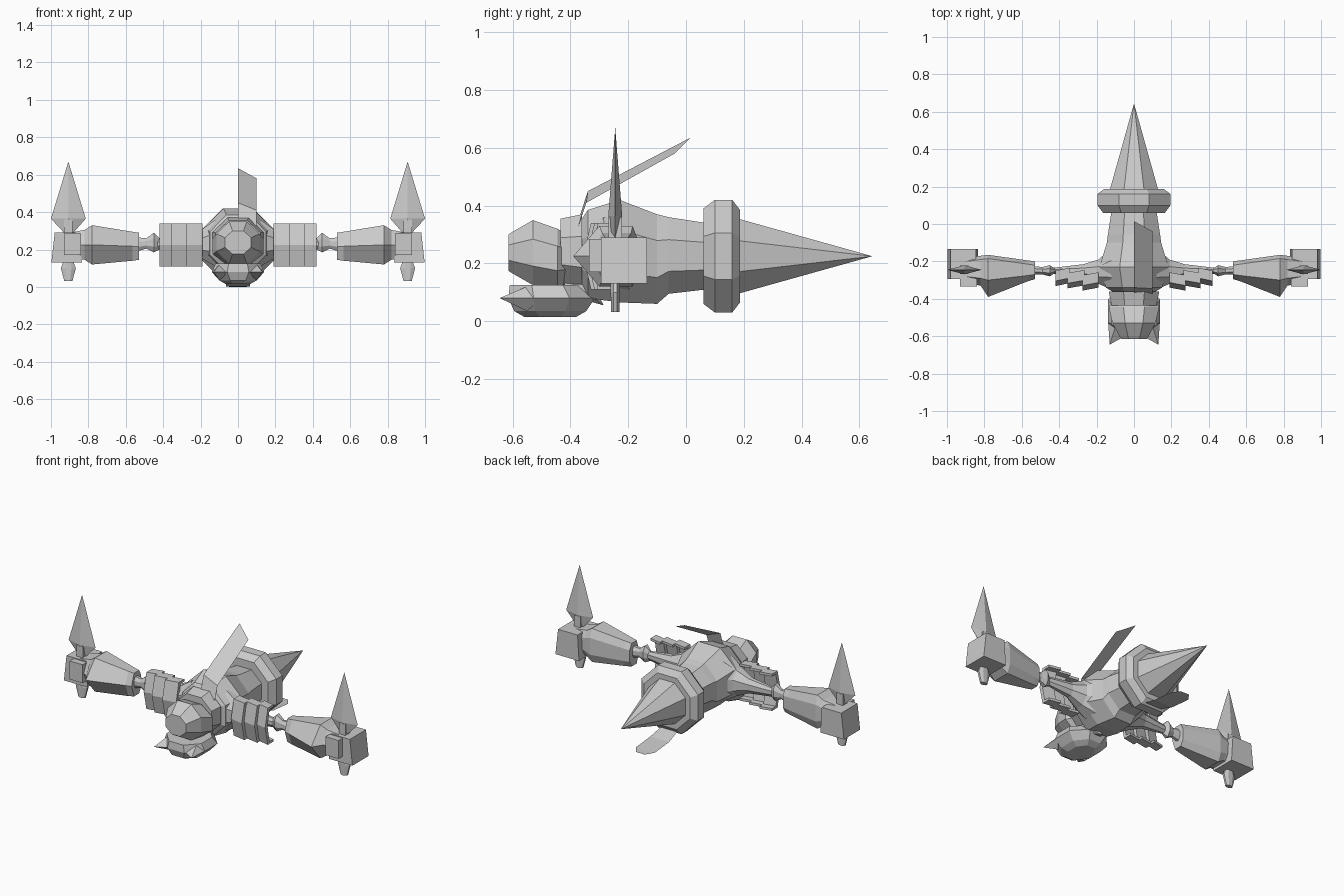
import bpy, bmesh, math
from mathutils import Vector

if "Cube" in bpy.data.objects:
    bpy.data.objects.remove(bpy.data.objects["Cube"])

mat = bpy.data.materials.new("plain_grey")
mat.use_nodes = True
GREY = (0.6, 0.6, 0.6, 1)
mat.diffuse_color = GREY
mat.node_tree.nodes["Principled BSDF"].inputs["Base Color"].default_value = GREY


def finish(name, bm, solid=True):
    if solid:
        bmesh.ops.recalc_face_normals(bm, faces=bm.faces)
    me = bpy.data.meshes.new(name)
    bm.to_mesh(me)
    bm.free()
    me.materials.append(mat)
    ob = bpy.data.objects.new(name, me)
    bpy.context.collection.objects.link(ob)
    return ob


def loft(name, rings, side=1):
    """Skin a list of equal rings; a one-point ring makes a tip."""
    bm = bmesh.new()
    vs = [[bm.verts.new((side * p[0], p[1], p[2])) for p in r] for r in rings]
    for a, b in zip(vs, vs[1:]):
        n = max(len(a), len(b))
        for i in range(n):
            j = (i + 1) % n
            if len(b) == 1:
                bm.faces.new((a[i], a[j], b[0]))
            elif len(a) == 1:
                bm.faces.new((a[0], b[j], b[i]))
            else:
                bm.faces.new((a[i], a[j], b[j], b[i]))
    for end in (vs[0], vs[-1]):
        if len(end) > 2:
            bm.faces.new(end)
    return finish(name, bm)


def octagon(w, h, k=0.414):
    return [(w, -h * k), (w, h * k), (w * k, h), (-w * k, h),
            (-w, h * k), (-w, -h * k), (-w * k, -h), (w * k, -h)]


def ring_y(y, w, zlo, zhi, k=0.414):
    c, h = (zlo + zhi) / 2, (zhi - zlo) / 2
    return [(a, y, c + b) for a, b in octagon(w, h, k)]


def ring_x(x, ylo, yhi, zlo, zhi, k=0.414):
    cy, cz = (ylo + yhi) / 2, (zlo + zhi) / 2
    return [(x, cy + a, cz + b)
            for a, b in octagon((yhi - ylo) / 2, (zhi - zlo) / 2, k)]


def ring_z(z, cx, cy, w, d, k=0.414):
    return [(cx + a, cy + b, z) for a, b in octagon(w, d, k)]


def diamond(z, cx, cy, w, d):
    return [(cx + w, cy, z), (cx, cy + d, z), (cx - w, cy, z), (cx, cy - d, z)]


def box_ring(z, x0, x1, y0, y1):
    return [(x0, y0, z), (x1, y0, z), (x1, y1, z), (x0, y1, z)]


def sheet(name, rows):
    bm = bmesh.new()
    vs = [[bm.verts.new(p) for p in r] for r in rows]
    for a, b in zip(vs, vs[1:]):
        bm.faces.new((a[0], a[1], b[1], b[0]))
    return finish(name, bm, False)


# Body, running from neck to waist
loft("torso", [ring_y(-0.37, 0.10, 0.12, 0.34),
               ring_y(-0.34, 0.15, 0.08, 0.385),
               ring_y(-0.23, 0.185, 0.065, 0.42),
               ring_y(-0.10, 0.145, 0.06, 0.37),
               ring_y(-0.06, 0.14, 0.095, 0.36),
               ring_y(0.07, 0.12, 0.11, 0.34)])
loft("collar", [ring_y(-0.435, 0.12, 0.13, 0.355),
                ring_y(-0.36, 0.135, 0.11, 0.37)])

# Hip ring and pointed tail
loft("hip_ring", [ring_y(0.06, 0.165, 0.06, 0.39),
                  ring_y(0.10, 0.195, 0.03, 0.42),
                  ring_y(0.16, 0.195, 0.03, 0.42),
                  ring_y(0.187, 0.16, 0.065, 0.385)])
loft("tail_cone", [ring_y(0.18, 0.13, 0.095, 0.355), [(0, 0.645, 0.225)]])

# Head and jaw
loft("head", [ring_y(-0.615, 0.07, 0.175, 0.30),
              ring_y(-0.60, 0.078, 0.165, 0.31),
              ring_y(-0.53, 0.115, 0.125, 0.35),
              ring_y(-0.445, 0.135, 0.115, 0.32),
              ring_y(-0.41, 0.10, 0.13, 0.30)])
loft("jaw", [ring_z(0.015, 0, -0.47, 0.065, 0.09),
             ring_z(0.035, 0, -0.47, 0.10, 0.125),
             ring_z(0.08, 0, -0.465, 0.14, 0.15),
             ring_z(0.125, 0, -0.48, 0.12, 0.13)])
loft("throat", [ring_y(-0.42, 0.08, 0.03, 0.15),
                ring_y(-0.34, 0.07, 0.07, 0.16),
                [(0, -0.285, 0.055)]])

# Top fin, on one side of the centre line
sheet("top_fin", [[(0, -0.385, 0.31), (0.10, -0.385, 0.29)],
                  [(0, -0.34, 0.45), (0.10, -0.345, 0.41)],
                  [(0, 0.015, 0.635), (0.10, -0.04, 0.58)]])
# Hanging cloth under the tail
sheet("hanging_cloth", [[(-0.05, 0.10, 0.06), (0.05, 0.10, 0.06)],
                        [(-0.065, 0.26, 0.015), (0.065, 0.26, 0.015)],
                        [(-0.065, 0.40, 0.002), (0.065, 0.40, 0.002)],
                        [(-0.03, 0.45, 0.0), (0.03, 0.45, 0.0)]])

for side, s in (("left", 1), ("right", -1)):
    # Jaw spike
    loft(side + "_jaw_spike", [[(s * x, y, z) for x, y, z in
         ((0.14, -0.50, 0.08), (0.10, -0.55, 0.12), (0.05, -0.60, 0.08),
          (0.10, -0.55, 0.035))], [(s * 0.13, -0.645, 0.08)]])

    # Arm, tapering from the shoulder to the elbow joint
    loft(side + "_upper_arm", [ring_x(0.12, -0.35, -0.13, 0.11, 0.36),
                               ring_x(0.19, -0.32, -0.19, 0.15, 0.31),
                               ring_x(0.27, -0.285, -0.215, 0.185, 0.275),
                               ring_x(0.44, -0.265, -0.235, 0.205, 0.255)], s)
    loft(side + "_elbow", [ring_x(0.42, -0.26, -0.24, 0.20, 0.26),
                           ring_x(0.45, -0.28, -0.22, 0.185, 0.29),
                           ring_x(0.49, -0.27, -0.23, 0.205, 0.26),
                           ring_x(0.54, -0.27, -0.225, 0.19, 0.265)], s)

    # Three stepped shoulder plates bent round the arm
    for i, (x0, x1, y) in enumerate(((0.19, 0.275, 0.0), (0.265, 0.355, 0.012),
                                     (0.345, 0.42, 0.024))):
        section = [(-0.27, 0.34), (-0.325, 0.34), (-0.352, 0.225), (-0.325, 0.11),
                   (-0.27, 0.11), (-0.27, 0.125), (-0.308, 0.125), (-0.328, 0.225),
                   (-0.308, 0.325), (-0.27, 0.325)]
        loft(f"{side}_shoulder_plate_{i + 1}",
             [[(x, a + y + d, b) for a, b in section]
              for x, d in ((x0, 0.012), (x1, -0.004))], s)

    # Forearm guard with a ridge along the front
    def guard(x, front, mid, back, zlo, zhi):
        c, q = (zlo + zhi) / 2, (zhi - zlo) / 4
        return [(x, front, c), (x, mid, zhi), (x, back - 0.02, zhi),
                (x, back, c + q), (x, back, c - q), (x, back - 0.02, zlo),
                (x, mid, zlo)]
    loft(side + "_forearm", [guard(0.53, -0.295, -0.27, -0.20, 0.145, 0.29),
                             guard(0.565, -0.305, -0.275, -0.195, 0.14, 0.295),
                             guard(0.78, -0.39, -0.30, -0.165, 0.12, 0.33),
                             guard(0.82, -0.33, -0.29, -0.17, 0.145, 0.305),
                             guard(0.90, -0.31, -0.28, -0.18, 0.16, 0.29)], s)
    # Fist and knuckle block
    loft(side + "_fist", [box_ring(0.13, 0.835, 0.998, -0.295, -0.135),
                          box_ring(0.29, 0.845, 0.98, -0.295, -0.135)], s)
    loft(side + "_knuckles", [box_ring(0.17, 0.84, 0.93, -0.335, -0.28),
                              box_ring(0.285, 0.84, 0.93, -0.335, -0.28)], s)

    # Blade held upright, with a pommel below
    loft(side + "_blade", [diamond(0.29, 0.905, -0.245, 0.025, 0.02),
                           diamond(0.365, 0.907, -0.245, 0.093, 0.024),
                           [(0.907, -0.245, 0.67)]], s)
    loft(side + "_blade_neck", [box_ring(0.285, 0.885, 0.93, -0.268, -0.222),
                                box_ring(0.36, 0.885, 0.93, -0.268, -0.222)], s)
    loft(side + "_pommel", [ring_z(0.14, 0.907, -0.245, 0.025, 0.016),
                            ring_z(0.10, 0.907, -0.245, 0.04, 0.016),
                            ring_z(0.032, 0.907, -0.245, 0.022, 0.014)], s)
